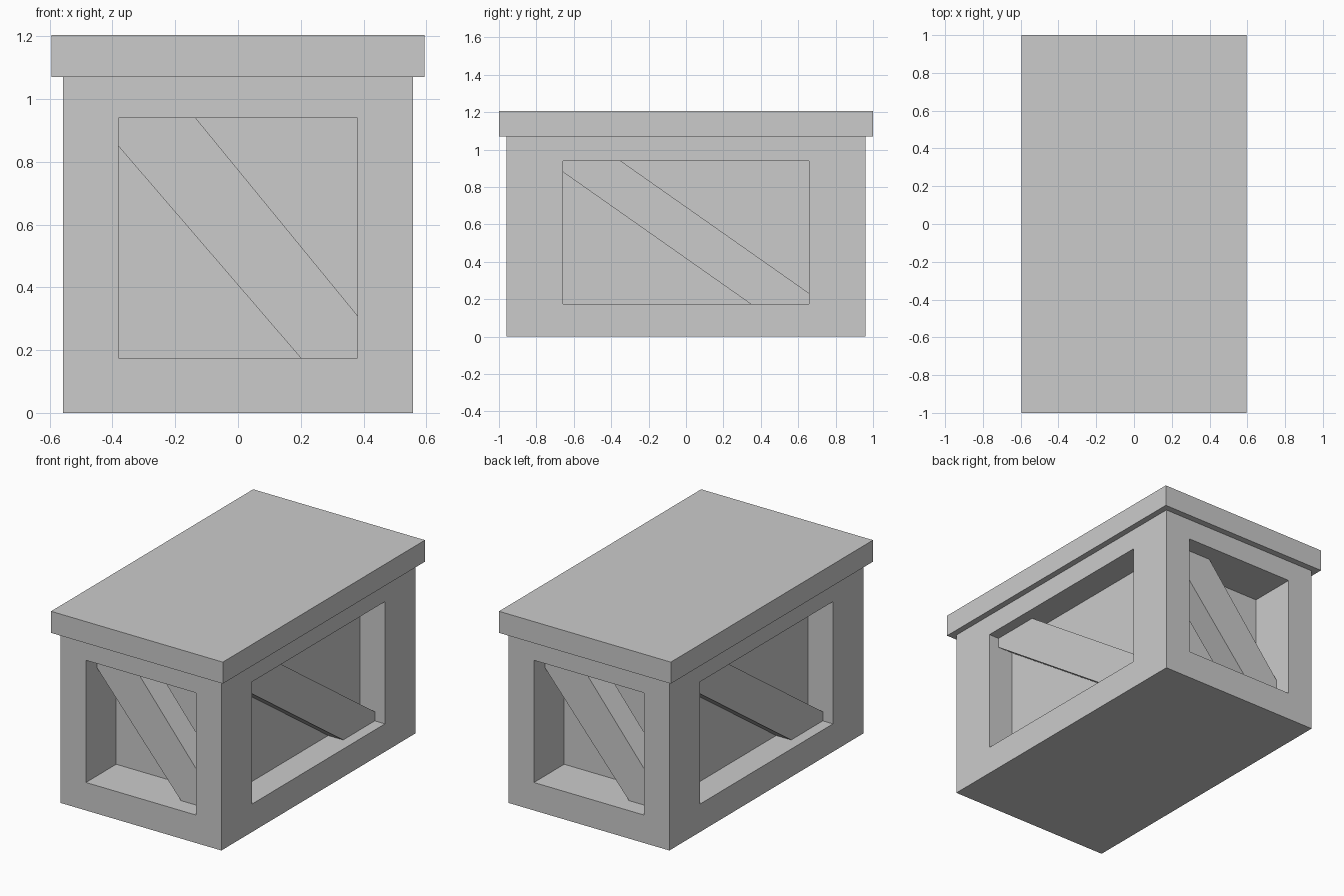
import bpy, bmesh
from math import pi
from mathutils import Matrix

if "Cube" in bpy.data.objects:
    bpy.data.objects.remove(bpy.data.objects["Cube"])

Z0, Z1 = 0.175, 0.94          # window sill and head heights
WX, WY = 0.381, 0.658         # window half widths (ends, sides)


def box(name, lo, hi):
    bm = bmesh.new()
    bmesh.ops.create_cube(bm, size=1)
    for v in bm.verts:
        v.co = [lo[i] + (v.co[i] + 0.5) * (hi[i] - lo[i]) for i in range(3)]
    return finish(name, bm)


def finish(name, bm):
    bmesh.ops.recalc_face_normals(bm, faces=bm.faces)
    me = bpy.data.meshes.new(name)
    bm.to_mesh(me)
    bm.free()
    ob = bpy.data.objects.new(name, me)
    bpy.context.collection.objects.link(ob)
    return ob


def brace(name, w, top_x, left_z, bottom_x, right_z, d0, d1, angle):
    """Diagonal plank trimmed to its window; drawn on the front, then turned about z."""
    outline = [(-w, Z1), (top_x, Z1), (w, right_z), (w, Z0), (bottom_x, Z0), (-w, left_z)]
    bm = bmesh.new()
    face = bm.faces.new([bm.verts.new((x, -d0, z)) for x, z in outline])
    ext = bmesh.ops.extrude_face_region(bm, geom=[face])
    moved = [g for g in ext["geom"] if isinstance(g, bmesh.types.BMVert)]
    bmesh.ops.translate(bm, verts=moved, vec=(0, d0 - d1, 0))
    bm.transform(Matrix.Rotation(angle, 4, 'Z'))
    return finish(name, bm)


# crate body and overhanging lid
body = box("crate_body", (-0.557, -0.96, 0), (0.557, 0.96, 1.07))
box("lid", (-0.595, -1, 1.07), (0.595, 1, 1.205))

# recessed panels on all four sides
cutters = []
for s in (-1, 1):
    cutters.append(box("end_recess", (-WX, min(s * 0.661, s * 1.1), Z0), (WX, max(s * 0.661, s * 1.1), Z1)))
    cutters.append(box("side_recess", (min(s * 0.383, s * 0.7), -WY, Z0), (max(s * 0.383, s * 0.7), WY, Z1)))
bpy.context.view_layer.objects.active = body
for c in cutters:
    mod = body.modifiers.new("recess", 'BOOLEAN')
    mod.operation = 'DIFFERENCE'
    mod.solver = 'EXACT'
    mod.object = c
    bpy.ops.object.modifier_apply(modifier=mod.name)
for c in cutters:
    bpy.data.objects.remove(c)

# diagonal braces, opposite sides turned half round
for i, (end, side) in enumerate((("front", "right"), ("back", "left"))):
    brace(end + "_brace", WX, -0.135, 0.85, 0.20, 0.31, 0.85, 0.69, i * pi)
    brace(side + "_brace", WY, -0.35, 0.88, 0.345, 0.232, 0.487, 0.383, pi / 2 + i * pi)
